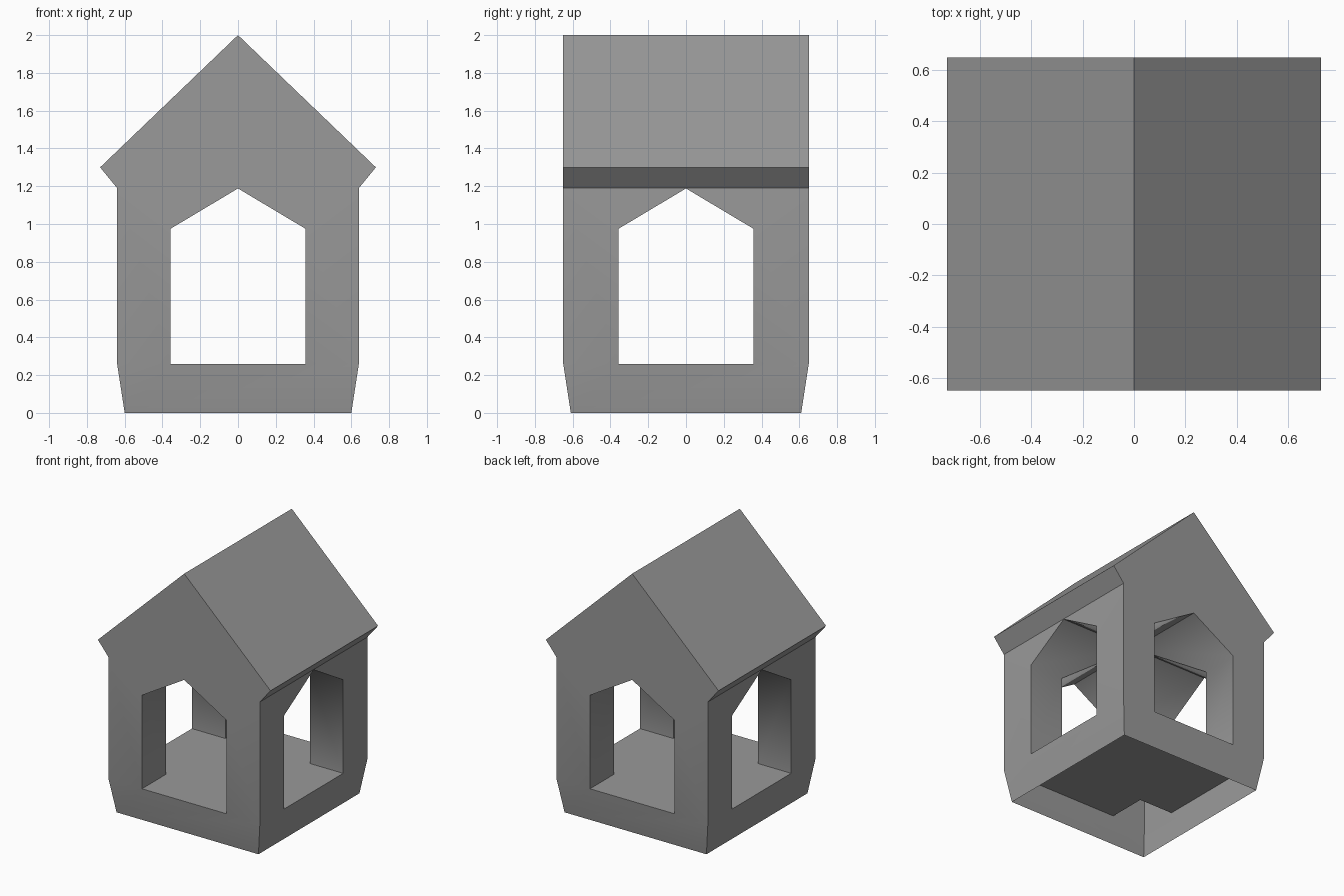
import bpy, bmesh, math

cube = bpy.data.objects.get("Cube")
if cube:
    bpy.data.objects.remove(cube, do_unlink=True)

SILL, SHOULDER, ARCH_TOP, OPENING = 0.26, 0.975, 1.188, 0.357
HALF_W, HALF_D = 0.64, 0.65

grey = bpy.data.materials.new("plain_grey")
grey.use_nodes = True
colour = (0.32, 0.32, 0.32, 1)
grey.diffuse_color = colour
grey.node_tree.nodes["Principled BSDF"].inputs["Base Color"].default_value = colour


def prism(name, half_profile, half_depth, foot=None):
    """Mirror an x,z half profile (bottom to peak) and extrude it along y."""
    left = [(-x, z) for x, z in reversed(half_profile[:-1])]
    bm = bmesh.new()
    face = bm.faces.new([bm.verts.new((x, -half_depth, z)) for x, z in half_profile + left])
    moved = bmesh.ops.extrude_face_region(bm, geom=[face])["geom"]
    bmesh.ops.translate(bm, vec=(0, 2 * half_depth, 0),
                        verts=[v for v in moved if isinstance(v, bmesh.types.BMVert)])
    if foot:
        # tapered plinth below the walls
        bm.normal_update()
        base = min(bm.faces, key=lambda f: f.calc_center_median().z)
        moved = bmesh.ops.extrude_face_region(bm, geom=[base])["geom"]
        bmesh.ops.delete(bm, geom=[base], context="FACES_ONLY")
        for v in moved:
            if isinstance(v, bmesh.types.BMVert):
                v.co = (math.copysign(foot[0], v.co.x), math.copysign(foot[1], v.co.y), 0)
    bmesh.ops.recalc_face_normals(bm, faces=bm.faces)
    mesh = bpy.data.meshes.new(name)
    bm.to_mesh(mesh)
    bm.free()
    obj = bpy.data.objects.new(name, mesh)
    bpy.context.collection.objects.link(obj)
    return obj


# Solid house: walls, flared eaves, ridge and plinth
house = prism("gabled_shelter",
              [(HALF_W, SILL), (HALF_W, 1.19), (0.73, 1.30), (0, 2)],
              HALF_D, foot=(0.60, 0.61))
house.data.materials.append(grey)

# Two crossing pointed passages leave four corner pillars and a vault
bpy.context.view_layer.objects.active = house
for name, turn in (("passage_lengthwise", 0), ("passage_crosswise", math.pi / 2)):
    cutter = prism(name, [(OPENING, SILL), (OPENING, SHOULDER), (0, ARCH_TOP)], 1)
    cutter.rotation_euler.z = turn
    cutter.hide_render = True
    cut = house.modifiers.new(name, "BOOLEAN")
    cut.operation, cut.solver, cut.object = "DIFFERENCE", "EXACT", cutter
    bpy.ops.object.modifier_apply(modifier=cut.name)
    bpy.data.objects.remove(cutter, do_unlink=True)

# Open underside, crisp corners, soft bends at the plinth and arch shoulders
bm = bmesh.new()
bm.from_mesh(house.data)
bmesh.ops.remove_doubles(bm, verts=bm.verts, dist=0.0005)
bmesh.ops.delete(bm, geom=[f for f in bm.faces if f.calc_center_median().z < 0.01],
                 context="FACES_ONLY")
for f in bm.faces:
    f.smooth = True
    f.material_index = 0
for e in bm.edges:
    shoulder = all(abs(v.co.z - SHOULDER) < 0.01 for v in e.verts)
    e.smooth = shoulder or e.calc_face_angle(0) < math.radians(30)
bm.to_mesh(house.data)
bm.free()
